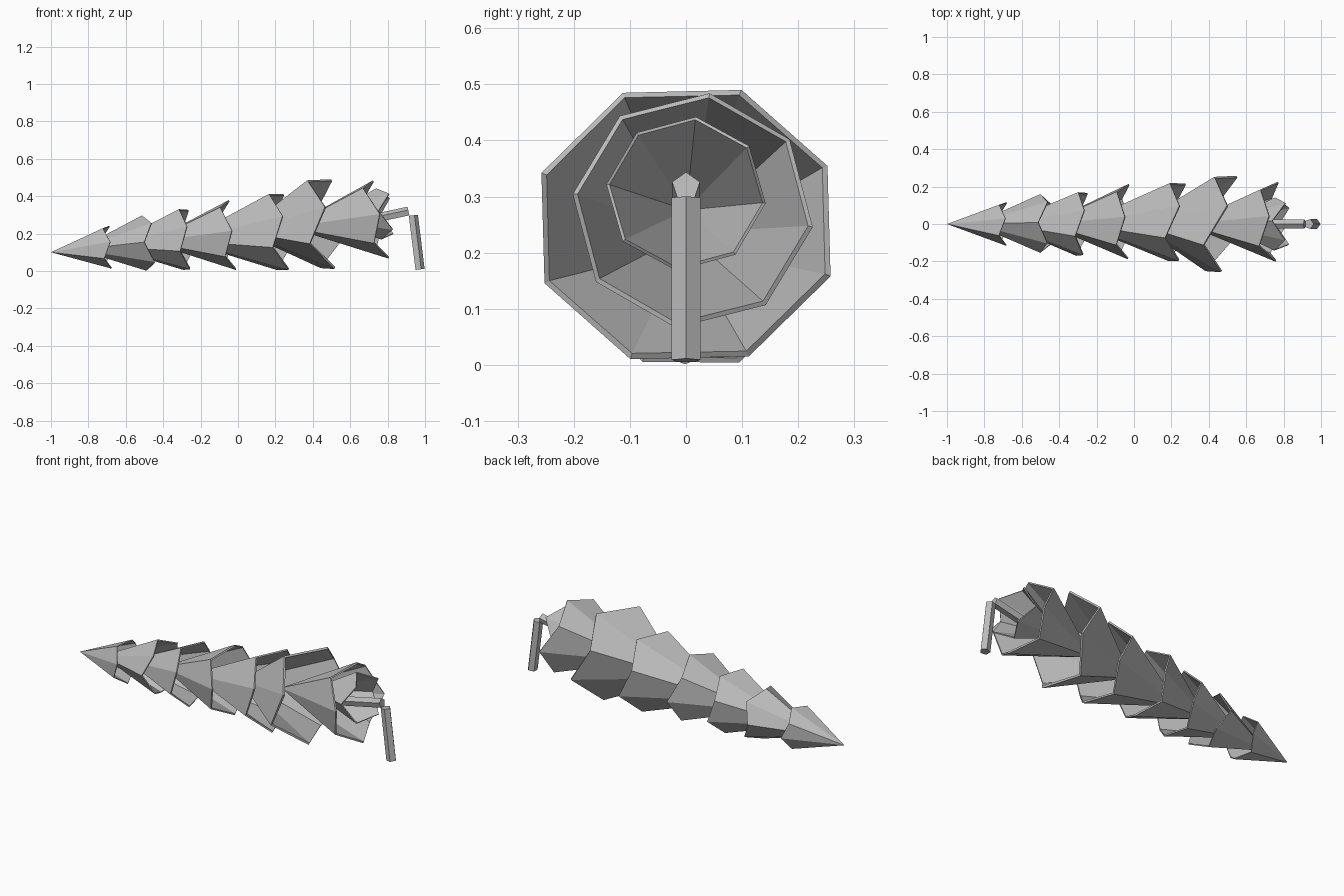
import bpy, bmesh
from math import sin, cos, radians
from mathutils import Vector

cube = bpy.data.objects.get("Cube")
if cube:
    bpy.data.objects.remove(cube, do_unlink=True)

grey = bpy.data.materials.new("cone_grey")
grey.use_nodes = True
COLOUR = (0.5, 0.5, 0.5, 1)
grey.diffuse_color = COLOUR
grey.node_tree.nodes["Principled BSDF"].inputs["Base Color"].default_value = COLOUR


def add_object(name, bm):
    mesh = bpy.data.meshes.new(name)
    bm.to_mesh(mesh)
    bm.free()
    mesh.materials.append(grey)
    obj = bpy.data.objects.new(name, mesh)
    bpy.context.collection.objects.link(obj)
    return obj


def scale_ring(name, centre, radii, length, phase, zigzag, tilt):
    """Open eight-sided cone pointing to -x with a zigzag rim."""
    centre = Vector(centre)
    bm = bmesh.new()
    apex = bm.verts.new(centre - Vector((length, centre.y, length * 0.09)))
    rim = []
    for i in range(8):
        a = radians(phase + 45 * i)
        dy, dz = radii[0] * cos(a), radii[1] * sin(a)
        dx = zigzag * (-1) ** i + tilt[0] * dy + tilt[1] * dz
        rim.append(bm.verts.new(centre + Vector((dx, dy, dz))))
    for i in range(8):
        bm.faces.new((apex, rim[i], rim[(i + 1) % 8]))
    # make the outer side face away from the axis
    bm.normal_update()
    first = bm.faces[:][0]
    if first.normal.dot(first.calc_center_median() - centre) < 0:
        bmesh.ops.reverse_faces(bm, faces=bm.faces[:])
    obj = add_object(name, bm)
    shell = obj.modifiers.new("shell", 'SOLIDIFY')
    shell.thickness = 0.043 * radii[0]
    shell.offset = -1


def rod(name, start, end, radius):
    """Five-sided stem piece between two points."""
    start, end = Vector(start), Vector(end)
    side = Vector((0, 1, 0))
    up = (end - start).normalized().cross(side)
    bm = bmesh.new()
    ends = []
    for p in (start, end):
        angles = [radians(72 * i) for i in range(5)]
        ends.append([bm.verts.new(p + radius * (up * cos(a) + side * sin(a)))
                     for a in angles])
    for i in range(5):
        j = (i + 1) % 5
        bm.faces.new((ends[0][i], ends[0][j], ends[1][j], ends[1][i]))
    for loop in ends:
        bm.faces.new(loop)
    bmesh.ops.recalc_face_normals(bm, faces=bm.faces[:])
    add_object(name, bm)


# rows of scales from tip to stem: rim centre, radii, length, phase, zigzag, tilt
ROWS = [
    ((-0.70, 0, 0.127), (0.12, 0.118), 0.30, 76, 0.018, (0, -0.05)),
    ((-0.478, 0.003, 0.149), (0.157, 0.148), 0.38, 43, 0.023, (0, -0.08)),
    ((-0.283, 0, 0.168), (0.182, 0.174), 0.42, 66, 0.021, (0.05, -0.05)),
    ((-0.056, 0.013, 0.192), (0.203, 0.188), 0.42, 83, 0.025, (0, -0.1)),
    ((0.222, 0.01, 0.208), (0.225, 0.22), 0.52, 67, 0.034, (0.05, -0.09)),
    ((0.456, 0, 0.25), (0.276, 0.257), 0.44, 69, 0.05, (0.13, -0.09)),
    ((0.732, 0.012, 0.275), (0.216, 0.211), 0.46, 82, 0.031, (0, -0.2)),
    ((0.785, 0, 0.305), (0.143, 0.138), 0.33, 38, 0.033, (0, -0.1)),
]
for n, row in enumerate(ROWS, 1):
    scale_ring(f"scale_row_{n}", *row)

# broken stem
rod("stem_inner", (0.55, 0, 0.24), (0.912, 0, 0.318), 0.026)
rod("stem_end", (0.935, 0, 0.297), (0.971, 0, 0.008), 0.027)
